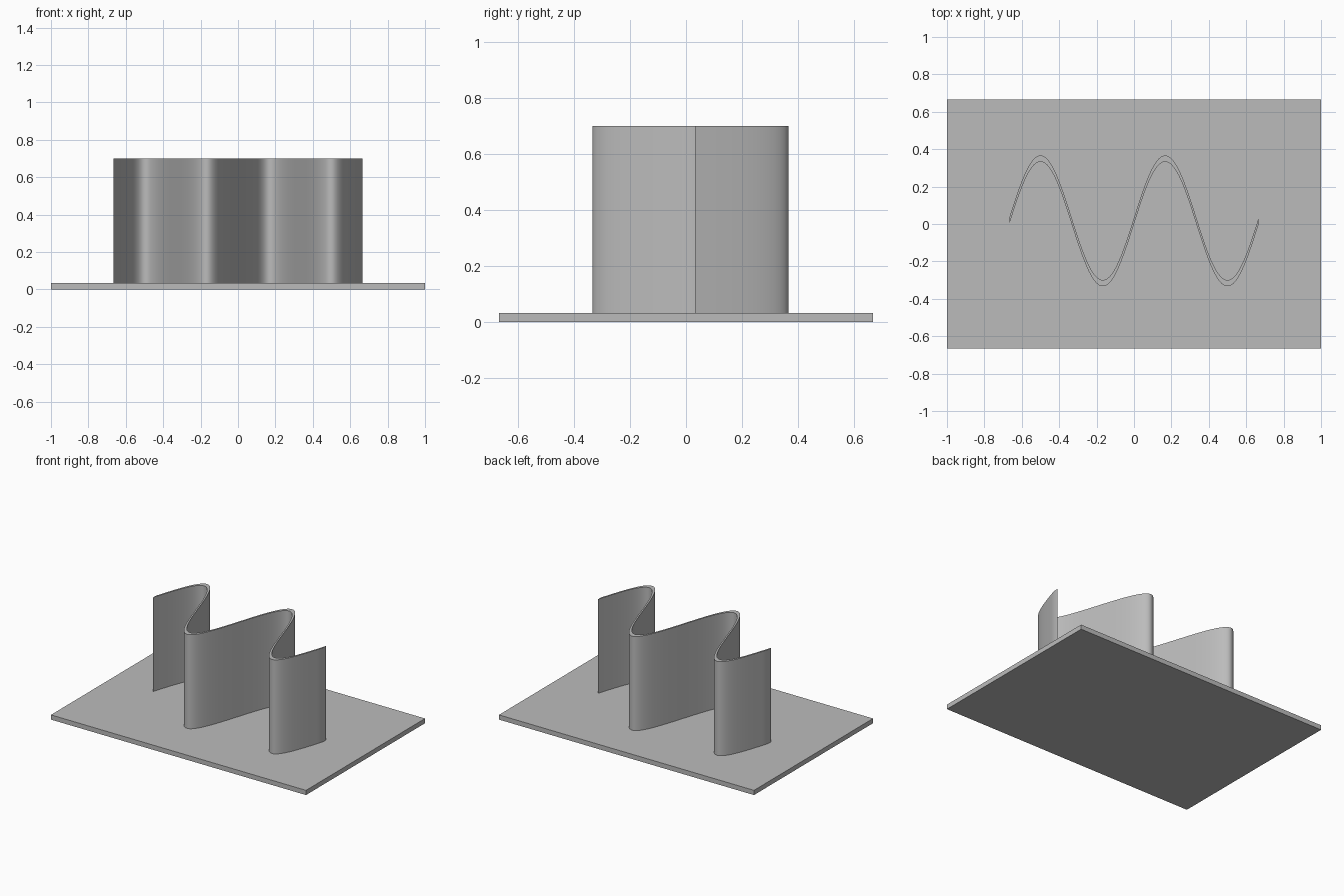
import bpy
import bmesh
import math

cube = bpy.data.objects.get("Cube")
if cube:
    bpy.data.objects.remove(cube, do_unlink=True)

# One plain grey for everything
grey = bpy.data.materials.new("plain_grey")
grey.use_nodes = True
colour = (0.5, 0.5, 0.5, 1)
grey.diffuse_color = colour
grey.node_tree.nodes["Principled BSDF"].inputs["Base Color"].default_value = colour


def extrude_outline(name, outline, bottom, top):
    """Raise a closed outline in the ground plane into a solid."""
    bm = bmesh.new()
    face = bm.faces.new([bm.verts.new((x, y, bottom)) for x, y in outline])
    raised = bmesh.ops.extrude_face_region(bm, geom=[face])["geom"]
    verts = [v for v in raised if isinstance(v, bmesh.types.BMVert)]
    bmesh.ops.translate(bm, verts=verts, vec=(0, 0, top - bottom))
    bmesh.ops.recalc_face_normals(bm, faces=bm.faces)
    mesh = bpy.data.meshes.new(name)
    bm.to_mesh(mesh)
    bm.free()
    mesh.materials.append(grey)
    obj = bpy.data.objects.new(name, mesh)
    bpy.context.collection.objects.link(obj)
    return obj


THIRD = 1 / 3
THICK = THIRD / 10

# Flat base slab
extrude_outline("base_plate", [(-1, -2 * THIRD), (1, -2 * THIRD),
                               (1, 2 * THIRD), (-1, 2 * THIRD)], 0, THICK)

# Wavy wall: two full sine periods, thickened along y
STEPS = 100
wave = []
for i in range(STEPS + 1):
    t = i / STEPS
    wave.append(((t - 0.5) * 4 * THIRD, THIRD * math.sin(4 * math.pi * t)))
outline = wave + [(x, y + THICK) for x, y in reversed(wave)]
wall = extrude_outline("wavy_wall", outline, THICK, 0.7)

# Smooth the wave, keep its rims and ends crisp
bpy.ops.object.select_all(action="DESELECT")
wall.select_set(True)
bpy.context.view_layer.objects.active = wall
bpy.ops.object.shade_smooth_by_angle(angle=math.radians(30))
